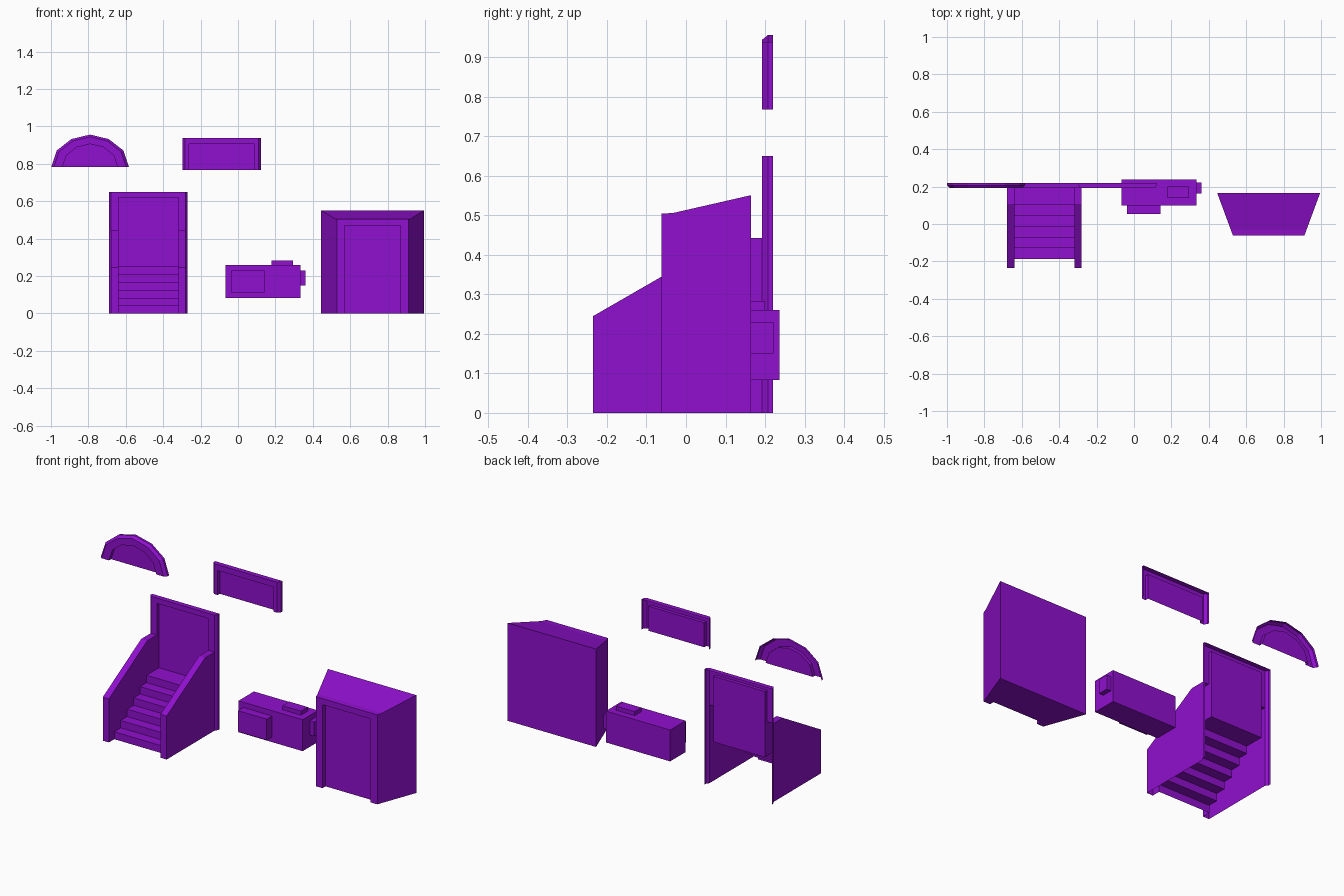
import bpy, bmesh
from mathutils import Vector

if "Cube" in bpy.data.objects:
    bpy.data.objects.remove(bpy.data.objects["Cube"])

mat = bpy.data.materials.new("purple")
mat.diffuse_color = (0.28, 0.005, 0.62, 1)
mat.use_nodes = True
mat.node_tree.nodes["Principled BSDF"].inputs["Base Color"].default_value = mat.diffuse_color


def finish(name, bm):
    bmesh.ops.remove_doubles(bm, verts=bm.verts, dist=0.0005)
    bmesh.ops.recalc_face_normals(bm, faces=bm.faces)
    me = bpy.data.meshes.new(name)
    bm.to_mesh(me)
    bm.free()
    me.materials.append(mat)
    ob = bpy.data.objects.new(name, me)
    bpy.context.collection.objects.link(ob)
    return ob


def face(bm, pts):
    bm.faces.new([bm.verts.new(p) for p in pts])


def loft(bm, sections, cap=True):
    """Join open (x, z) profiles given as (y, points); cap the last one."""
    rows = [[bm.verts.new((x, y, z)) for x, z in pts] for y, pts in sections]
    for a, b in zip(rows, rows[1:]):
        for i in range(len(a) - 1):
            bm.faces.new((a[i], a[i + 1], b[i + 1], b[i]))
    if cap:
        bm.faces.new(rows[-1])
    return rows


def gate(cx, half, z0, z1):
    return [(cx - half, z0), (cx - half, z1), (cx + half, z1), (cx + half, z0)]


def box(name, lo, hi):
    bm = bmesh.new()
    bmesh.ops.create_cube(bm, size=1)
    lo, hi = Vector(lo), Vector(hi)
    for v in bm.verts:
        v.co = (lo + hi) / 2 + v.co * (hi - lo)
    return finish(name, bm)


# Arched window: open-backed frame with bevelled rim and recessed pane
def arch(scale):
    half = [(0.208, 0), (0.178, 0.089), (0.1, 0.15)]
    pts = [(-x, z) for x, z in half] + [(0, 0.174)] + half[::-1]
    return [(-0.791 + x * scale, 0.782 + z * scale) for x, z in pts]


bm = bmesh.new()
loft(bm, [(0.22, arch(1)), (0.207, arch(1)), (0.192, arch(0.93)),
          (0.192, arch(0.71)), (0.211, arch(0.71))])
finish("arched_window", bm)

# Rectangular window: open-backed frame with flared sides
bm = bmesh.new()
wx, wz = -0.087, 0.768
loft(bm, [(0.22, gate(wx, 0.21, wz, 0.939)), (0.207, gate(wx, 0.21, wz, 0.939)),
          (0.192, gate(wx, 0.197, wz, 0.939)), (0.192, gate(wx, 0.174, wz, 0.906)),
          (0.211, gate(wx, 0.174, wz, 0.906))])
finish("square_window", bm)

# Porch dimensions
cx, outer, inner = -0.479, 0.199, 0.161
front, back, pane_y = -0.235, 0.192, 0.211
land_z, wall_z, slope_y = 0.25, 0.442, 0.107
steps = 6
rise, run = land_z / steps, 0.0575

# Stair side profile, hollow underneath
zig = [(-0.187, 0)]
for i in range(steps):
    y = -0.187 + i * run
    zig += [(y, (i + 1) * rise), (y + run, (i + 1) * rise)]
zig[-1] = (pane_y, land_z)
bm = bmesh.new()
for (y0, z0), (y1, z1) in zip(zig, zig[1:]):
    face(bm, [(cx - inner, y0, z0), (cx + inner, y0, z0),
              (cx + inner, y1, z1), (cx - inner, y1, z1)])
finish("steps", bm)

# Hollow stair walls on both sides
rail = [(front, 0), (front, 0.245), (slope_y, wall_z), (back, wall_z)]
for side, label in ((-1, "left"), (1, "right")):
    xo, xi = cx + side * outer, cx + side * inner
    bm = bmesh.new()
    face(bm, [(xo, y, z) for y, z in rail + [(back, 0)]])
    face(bm, [(xi, y, z) for y, z in zig + [(pane_y, wall_z)] + rail[::-1]])
    for (y0, z0), (y1, z1) in zip(rail, rail[1:]):
        face(bm, [(xo, y0, z0), (xi, y0, z0), (xi, y1, z1), (xo, y1, z1)])
    finish(label + "_stair_wall", bm)

# Door frame above the walls, its flared rim down to the ground, and the door
bm = bmesh.new()
loft(bm, [(0.22, gate(cx, 0.21, 0, 0.65)), (0.207, gate(cx, 0.21, 0, 0.65)),
          (back, gate(cx, outer, 0, 0.65))], cap=False)
loft(bm, [(back, gate(cx, outer, wall_z, 0.65)), (back, gate(cx, inner, wall_z, 0.62)),
          (pane_y, gate(cx, inner, wall_z, 0.62))], cap=False)
finish("door_frame", bm)
bm = bmesh.new()
face(bm, [(x, pane_y, z) for x, z in gate(cx, inner, land_z, 0.62)])
finish("door_panel", bm)

# Wall unit with a front box, a top cap and a side outlet
box("unit_body", (-0.067, 0.10, 0.083), (0.333, 0.237, 0.26))
box("unit_front_box", (-0.037, 0.053, 0.112), (0.142, 0.10, 0.23))
box("unit_top_cap", (0.18, 0.14, 0.26), (0.295, 0.20, 0.283))
box("unit_side_outlet", (0.333, 0.163, 0.15), (0.36, 0.222, 0.23))

# Tapered entrance block with recessed doorway, closed back and bottom
bm = bmesh.new()
ex = 0.72
rows = loft(bm, [(0.165, gate(ex, 0.275, 0, 0.551)), (-0.032, gate(ex, 0.202, 0, 0.506)),
                 (-0.062, gate(ex, 0.191, 0, 0.504)), (-0.062, gate(ex, 0.15, 0, 0.47)),
                 (-0.035, gate(ex, 0.15, 0, 0.47))])
bm.faces.new(rows[0])
bm.faces.new([r[0] for r in rows] + [r[-1] for r in rows[::-1]])
finish("entrance_block", bm)
